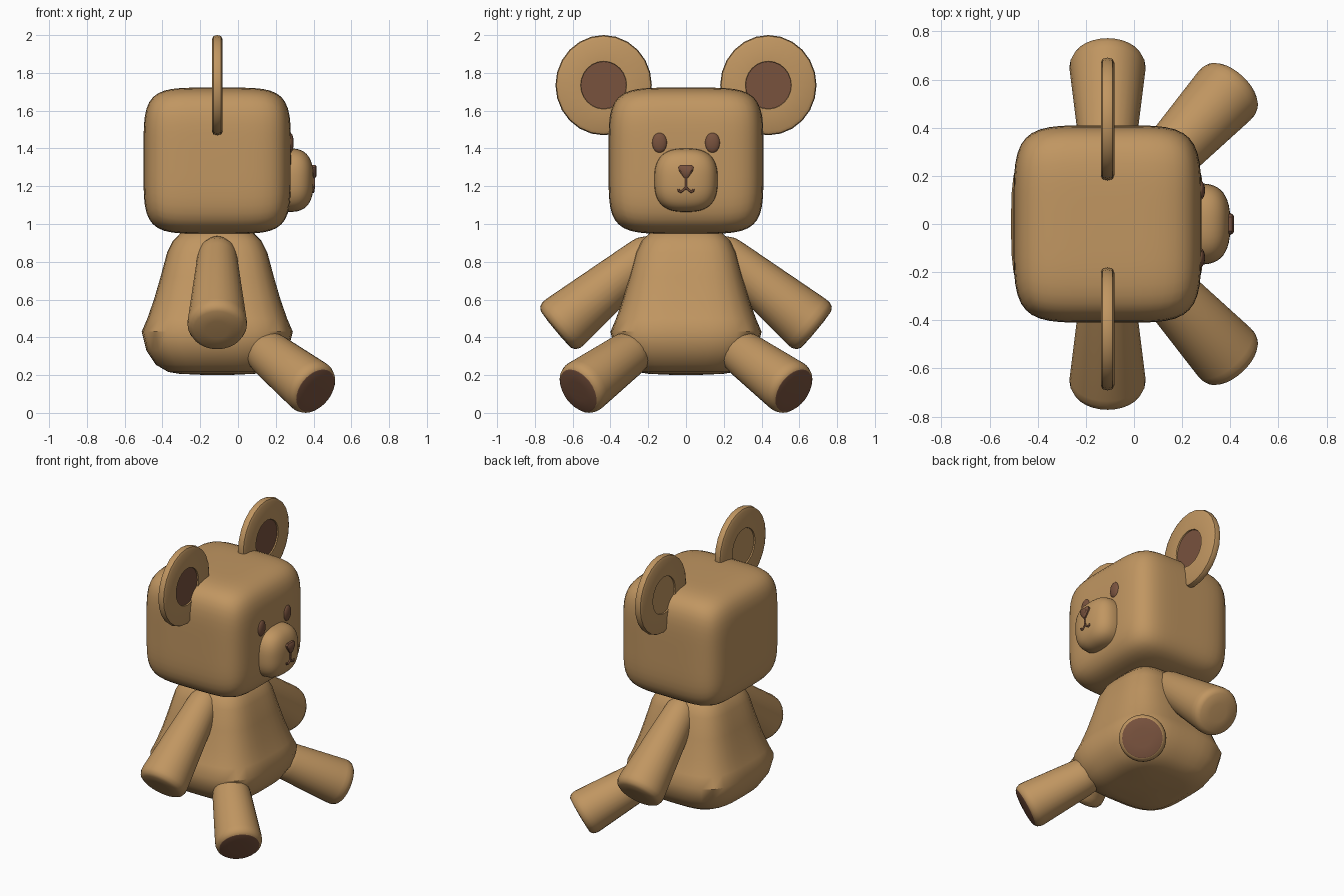
import bpy, bmesh, math
from mathutils import Vector, Matrix

if "Cube" in bpy.data.objects:
    bpy.data.objects.remove(bpy.data.objects["Cube"])


def material(name, rgb):
    m = bpy.data.materials.new(name)
    m.diffuse_color = (*rgb, 1)
    m.use_nodes = True
    m.node_tree.nodes["Principled BSDF"].inputs["Base Color"].default_value = m.diffuse_color
    return m


TAN = material("tan plush", (0.53, 0.305, 0.12))
BROWN = material("brown felt", (0.19, 0.085, 0.048))


def finish(name, bm, mats, angle=40):
    bmesh.ops.recalc_face_normals(bm, faces=bm.faces[:])
    me = bpy.data.meshes.new(name)
    bm.to_mesh(me)
    bm.free()
    ob = bpy.data.objects.new(name, me)
    bpy.context.collection.objects.link(ob)
    for m in mats:
        me.materials.append(m)
    bpy.ops.object.select_all(action='DESELECT')
    ob.select_set(True)
    bpy.context.view_layer.objects.active = ob
    bpy.ops.object.shade_smooth_by_angle(angle=math.radians(angle))
    return ob


def soft_block(name, center, radii, n, mat, cuts=11):
    """Cube grid pushed onto a superellipsoid."""
    bm = bmesh.new()
    bmesh.ops.create_cube(bm, size=2)
    bmesh.ops.subdivide_edges(bm, edges=bm.edges[:], cuts=cuts, use_grid_fill=True)
    for v in bm.verts:
        k = sum(abs(c) ** n for c in v.co) ** (1 / n)
        v.co = Vector([center[i] + radii[i] * v.co[i] / k for i in range(3)])
    return finish(name, bm, [mat])


def loft(name, rings, mats, segs=28, n=2, matrix=Matrix(), brown_rings=()):
    """Skin rings (radius, height) with round or squarish section, both ends capped."""
    bm = bmesh.new()
    rows = []
    for r, h in rings:
        row = []
        for i in range(segs):
            a = 2 * math.pi * i / segs
            c, s = math.cos(a), math.sin(a)
            k = r / (abs(c) ** n + abs(s) ** n) ** (1 / n)
            row.append(bm.verts.new(matrix @ Vector((c * k, s * k, h))))
        rows.append(row)
    for j in range(len(rows) - 1):
        for i in range(segs):
            k = (i + 1) % segs
            f = bm.faces.new((rows[j][i], rows[j][k], rows[j + 1][k], rows[j + 1][i]))
            f.material_index = int(j in brown_rings)
    bm.faces.new(rows[0])
    cap = bm.faces.new(rows[-1])
    cap.material_index = int(len(rings) - 1 in brown_rings)
    return finish(name, bm, mats)


def along(start, end):
    """Matrix placing local z from start towards end."""
    d = Vector(end) - Vector(start)
    return Matrix.Translation(start) @ d.to_track_quat('Z', 'Y').to_matrix().to_4x4(), d.length


# head and torso
soft_block("head", (-0.11, 0, 1.335), (0.39, 0.41, 0.387), 5, TAN, 15)
loft("torso", [(0.05, 0.2), (0.2, 0.207), (0.26, 0.217), (0.325, 0.255), (0.375, 0.33),
               (0.4, 0.43), (0.37, 0.5), (0.335, 0.6), (0.30, 0.72), (0.265, 0.85),
               (0.235, 0.91), (0.19, 0.955), (0.1, 0.99)],
     [TAN], 40, 3.6, Matrix.Translation((-0.11, 0, 0)))

# muzzle
MC, MR, MN = (0.27, 0, 1.232), (0.13, 0.168, 0.168), 2.7
soft_block("muzzle", MC, MR, MN, TAN)


def muzzle_x(y, z):
    t = 1 - abs(y / MR[1]) ** MN - abs((z - MC[2]) / MR[2]) ** MN
    return MC[0] + MR[0] * max(t, 0) ** (1 / MN)


# nose: rounded triangle prism
bm = bmesh.new()
outline = [(-0.03, 1.313), (0.03, 1.313), (0.042, 1.30), (0.036, 1.28), (0.01, 1.243),
           (-0.01, 1.243), (-0.036, 1.28), (-0.042, 1.30)]
back = [bm.verts.new((0.36, y, z)) for y, z in outline]
mid = [bm.verts.new((0.408, y, z)) for y, z in outline]
front = [bm.verts.new((0.416, y * 0.75, 1.285 + (z - 1.285) * 0.75)) for y, z in outline]
for a, b in ((back, mid), (mid, front)):
    for i in range(8):
        k = (i + 1) % 8
        bm.faces.new((a[i], a[k], b[k], b[i]))
bm.faces.new(back)
bm.faces.new(front)
finish("nose", bm, [BROWN])

# mouth: stem and two curled strokes hugging the muzzle
cu = bpy.data.curves.new("mouth", 'CURVE')
cu.dimensions = '3D'
cu.bevel_depth = 0.006
cu.bevel_resolution = 2
cu.use_fill_caps = True
strokes = [[(0, 1.25), (0, 1.22), (0, 1.19)]]
for s in (-1, 1):
    strokes.append([(0, 1.193), (s * 0.014, 1.18), (s * 0.028, 1.17), (s * 0.036, 1.173), (s * 0.04, 1.185)])
for st in strokes:
    sp = cu.splines.new('POLY')
    sp.points.add(len(st) - 1)
    for p, (y, z) in zip(sp.points, st):
        p.co = (muzzle_x(y, z) + 0.002, y, z, 1)
cu.materials.append(BROWN)
bpy.context.collection.objects.link(bpy.data.objects.new("mouth", cu))

for s, side in ((-1, "right"), (1, "left")):
    # eye
    soft_block(side + "_eye", (0.275, s * 0.14, 1.43), (0.02, 0.04, 0.054), 2, BROWN, 7)

    # ear: shallow dish disc, recessed both sides, brown inside at the front
    m = (Matrix.Translation((-0.11, s * 0.436, 1.735)) @ Matrix.Rotation(math.pi / 2, 4, 'Y')
         @ Matrix.Diagonal((1.04, 1, 1, 1)))
    loft(side + "_ear", [(0.12, -0.02), (0.122, -0.028), (0.235, -0.028), (0.25, -0.02), (0.255, 0),
                         (0.25, 0.02), (0.235, 0.028), (0.122, 0.028), (0.12, 0.02)],
         [TAN, BROWN], 24, 2, m, (8,))

    # arm: flared tube with rounded shoulder and hand
    m, L = along((-0.11, s * 0.22, 0.83), (-0.11, s * 0.69, 0.44))
    loft(side + "_arm", [(0.03, -0.1), (0.075, -0.075), (0.1, -0.03), (0.107, 0.02), (0.157, L - 0.07),
                         (0.157, L - 0.04), (0.146, L - 0.015), (0.125, L - 0.002), (0.06, L + 0.003)],
         [TAN], 28, 2, m)

    # leg: flared tube with a brown sole
    m, L = along((0.16, s * 0.30, 0.315), (0.41, s * 0.57, 0.118))
    loft(side + "_leg", [(0.03, -0.12), (0.08, -0.09), (0.112, -0.04), (0.122, 0.02), (0.148, L - 0.06),
                         (0.148, L - 0.035), (0.14, L - 0.012), (0.127, L), (0.122, L + 0.002), (0.06, L + 0.005)],
         [TAN, BROWN], 28, 2, m, (7, 8, 9))
